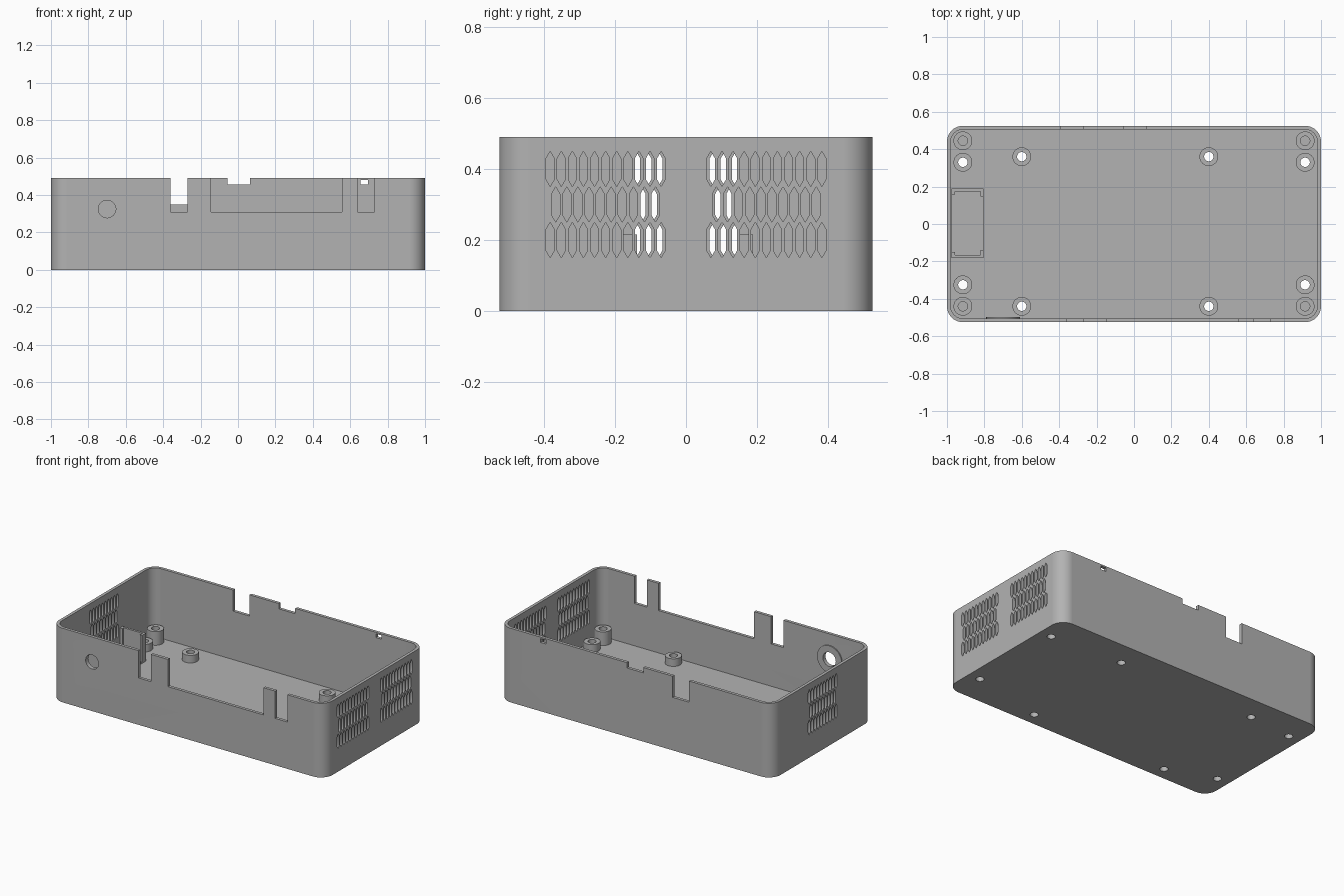
import bpy, bmesh, math
from mathutils import Matrix

cube = bpy.data.objects.get("Cube")
if cube:
    bpy.data.objects.remove(cube)

HX, HY, HZ = 1.0, 0.525, 0.49      # half length, half width, height
WALL, FLOOR, RADIUS = 0.02, 0.03, 0.085
HOLE, POST = 0.025, 0.05

grey = bpy.data.materials.new("plastic grey")
grey.use_nodes = True
colour = (0.45, 0.45, 0.45, 1)
grey.diffuse_color = colour
grey.node_tree.nodes["Principled BSDF"].inputs["Base Color"].default_value = colour


def finish(bm, name):
    bmesh.ops.recalc_face_normals(bm, faces=bm.faces)
    mesh = bpy.data.meshes.new(name)
    bm.to_mesh(mesh)
    bm.free()
    mesh.materials.append(grey)
    obj = bpy.data.objects.new(name, mesh)
    bpy.context.collection.objects.link(obj)
    return obj


def select(obj):
    bpy.ops.object.select_all(action='DESELECT')
    obj.select_set(True)
    bpy.context.view_layer.objects.active = obj


def add_prism(bm, points, direction):
    """Extrude a closed outline along a direction."""
    face = bm.faces.new([bm.verts.new(p) for p in points])
    ext = bmesh.ops.extrude_face_region(bm, geom=[face], use_keep_orig=True)
    moved = [v for v in ext["geom"] if isinstance(v, bmesh.types.BMVert)]
    bmesh.ops.translate(bm, verts=moved, vec=direction)


def add_box(bm, x0, x1, y0, y1, z0, z1):
    add_prism(bm, [(x0, y0, z0), (x1, y0, z0), (x1, y1, z0), (x0, y1, z0)],
              (0, 0, z1 - z0))


def add_cylinder(bm, radius, depth, matrix):
    bmesh.ops.create_cone(bm, cap_ends=True, segments=32, radius1=radius,
                          radius2=radius, depth=depth, matrix=matrix)


def add_rounded_block(bm, hx, hy, r, z0, z1, steps=10):
    points = []
    for quarter, (sx, sy) in enumerate([(1, 1), (-1, 1), (-1, -1), (1, -1)]):
        for i in range(steps + 1):
            a = (quarter + i / steps) * math.pi / 2
            points.append((sx * (hx - r) + r * math.cos(a),
                           sy * (hy - r) + r * math.sin(a), z0))
    add_prism(bm, points, (0, 0, z1 - z0))


def ring(name, outer, inner, height, matrix):
    """Tube with a rectangular section, spun about its axis."""
    bm = bmesh.new()
    section = [(inner, 0, 0), (outer, 0, 0), (outer, 0, height), (inner, 0, height)]
    verts = [bm.verts.new(p) for p in section]
    edges = [bm.edges.new((verts[i], verts[(i + 1) % 4])) for i in range(4)]
    bmesh.ops.spin(bm, geom=verts + edges, cent=(0, 0, 0), axis=(0, 0, 1),
                   angle=math.tau, steps=32)
    bmesh.ops.remove_doubles(bm, verts=bm.verts, dist=1e-4)
    bmesh.ops.transform(bm, matrix=matrix, verts=bm.verts)
    obj = finish(bm, name)
    select(obj)
    bpy.ops.object.shade_smooth_by_angle(angle=math.radians(35))
    return obj


def cut(target, bm, name):
    cutter = finish(bm, name)
    cutter.hide_render = True
    select(target)
    mod = target.modifiers.new("cut", 'BOOLEAN')
    mod.operation, mod.solver, mod.object = 'DIFFERENCE', 'EXACT', cutter
    bpy.ops.object.modifier_apply(modifier=mod.name)
    bpy.data.objects.remove(cutter)


# Open tray with rounded corners
bm = bmesh.new()
add_rounded_block(bm, HX, HY, RADIUS, 0, HZ)
tray = finish(bm, "case_tray")
bm = bmesh.new()
add_rounded_block(bm, HX - WALL, HY - WALL, RADIUS - WALL, FLOOR, HZ + 0.1)
cut(tray, bm, "cavity_cutter")

# Connector notches in the front and back walls: side, x range, z range
TOP = HZ + 0.1
bm = bmesh.new()
for side, x0, x1, z0, z1 in [
        (-1, -0.36, -0.27, 0.31, TOP), (-1, -0.145, 0.555, 0.31, TOP),
        (-1, 0.64, 0.73, 0.31, TOP), (1, -0.39, -0.27, 0.35, TOP),
        (1, -0.055, 0.065, 0.455, TOP), (1, 0.655, 0.695, 0.455, 0.48)]:
    add_box(bm, x0, x1, side * HY - 0.05, side * HY + 0.05, z0, z1)
cut(tray, bm, "notch_cutter")

# Floor screw holes and the round front opening
through = [(sx * 0.915, y) for sx in (-1, 1) for y in (-0.325, 0.33)]
through += [(x, y) for x in (-0.6, 0.4) for y in (-0.44, 0.36)]
jack = Matrix.Translation((-0.7, -HY + WALL, 0.325)) @ Matrix.Rotation(-math.pi / 2, 4, 'X')
bm = bmesh.new()
for x, y in through:
    add_cylinder(bm, HOLE, 0.2, Matrix.Translation((x, y, 0)))
add_cylinder(bm, 0.047, 0.1, jack)
cut(tray, bm, "hole_cutter")

# Vent grilles of pointed slots, alternate rows staggered
PITCH, HALF_W, HALF_H, TIP = 0.0312, 0.0115, 0.0495, 0.02
bm = bmesh.new()
for side, centre, columns in [(1, -0.226, 11), (1, 0.226, 11), (-1, 0, 10)]:
    for row in range(3):
        count = columns - row % 2
        for i in range(count):
            y = centre + (i - (count - 1) / 2) * PITCH
            z = 0.2 + 0.1 * row
            s = HALF_H - TIP
            outline = [(0, HALF_H), (HALF_W, s), (HALF_W, -s),
                       (0, -HALF_H), (-HALF_W, -s), (-HALF_W, s)]
            add_prism(bm, [(side * HX - 0.06, y + dy, z + dz) for dy, dz in outline],
                      (0.12, 0, 0))
cut(tray, bm, "vent_cutter")

select(tray)
bpy.ops.object.shade_smooth_by_angle(angle=math.radians(30))
weighted = tray.modifiers.new("even shading", 'WEIGHTED_NORMAL')
weighted.keep_sharp = True

# Standoffs over the through holes, and taller blind posts in the corners
for i, (x, y) in enumerate(through):
    ring(f"standoff_{i + 1}", POST, HOLE, 0.05, Matrix.Translation((x, y, FLOOR)))
corners = [(sx * 0.915, y) for sx in (-1, 1) for y in (-0.44, 0.445)]
for i, (x, y) in enumerate(corners):
    ring(f"corner_post_{i + 1}", POST, HOLE, 0.09, Matrix.Translation((x, y, FLOOR)))

# Collar inside the round opening
ring("opening_collar", 0.09, 0.047, 0.007, jack)

# Board holder on the side wall: two channels facing each other on a low base
MID, TALL = 0.004, 0.215
bm = bmesh.new()
add_box(bm, -0.975, -0.805, MID - 0.185, MID + 0.185, FLOOR, FLOOR + 0.01)
finish(bm, "holder_base")
for name, s in (("front", -1), ("back", 1)):
    bm = bmesh.new()
    plan = [(-0.975, 0.185), (-0.805, 0.185), (-0.805, 0.142), (-0.82, 0.142),
            (-0.82, 0.17), (-0.958, 0.17), (-0.958, 0.155), (-0.975, 0.155)]
    add_prism(bm, [(x, MID + s * y, FLOOR) for x, y in plan], (0, 0, TALL - FLOOR))
    finish(bm, f"holder_channel_{name}")
